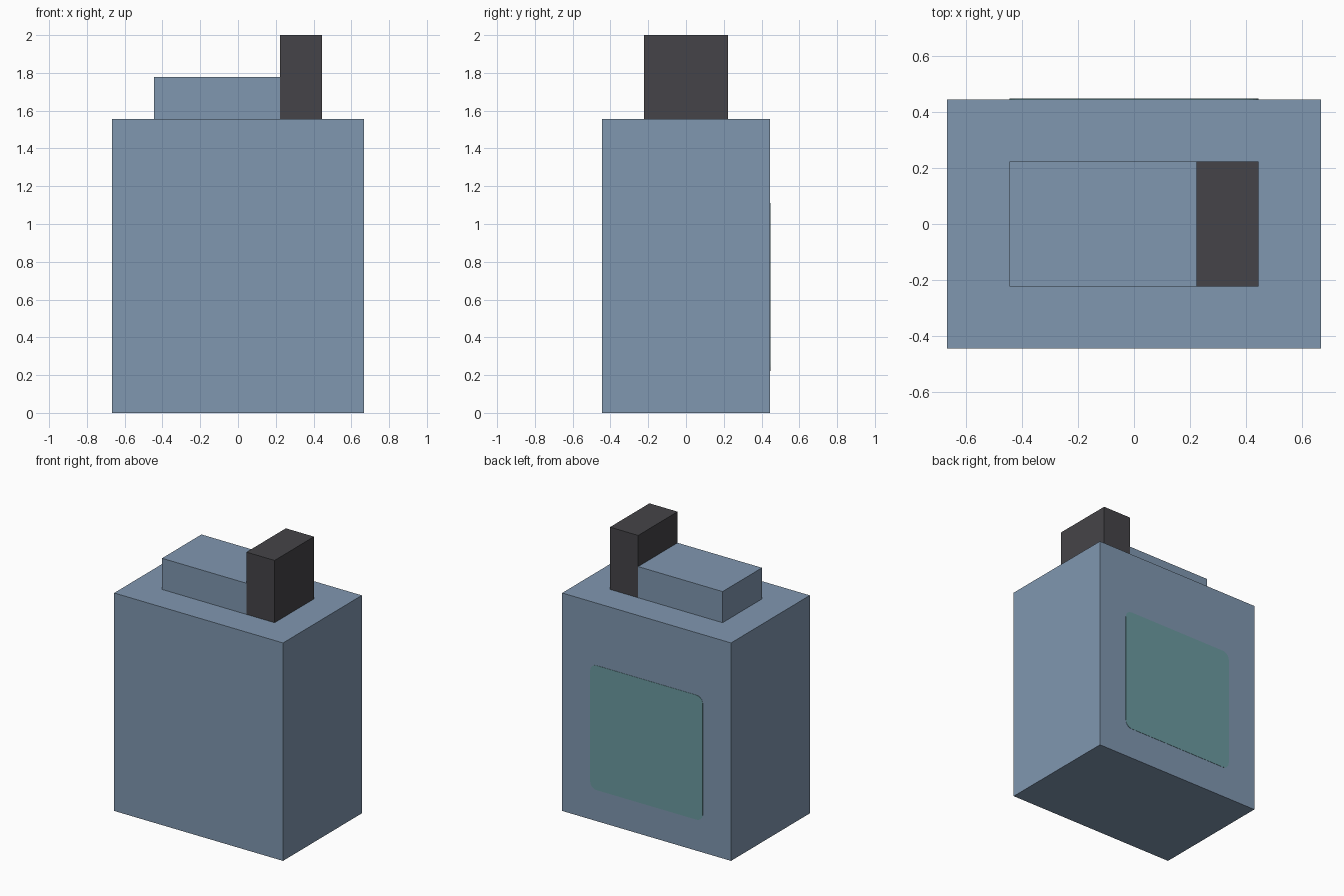
import bpy, bmesh, math

if "Cube" in bpy.data.objects:
    bpy.data.objects.remove(bpy.data.objects["Cube"])

U = 2 / 9  # base grid unit


def material(name, rgb):
    m = bpy.data.materials.new(name)
    lin = [((c / 255 + 0.055) / 1.055) ** 2.4 for c in rgb]
    m.diffuse_color = (*lin, 1)
    m.use_nodes = True
    m.node_tree.nodes["Principled BSDF"].inputs["Base Color"].default_value = m.diffuse_color
    return m


blue = material("steel_blue", (128, 151, 176))
dark = material("charcoal", (69, 68, 72))
teal = material("teal_green", (107, 155, 160))


def finish(bm, name, mat):
    bmesh.ops.recalc_face_normals(bm, faces=bm.faces)
    me = bpy.data.meshes.new(name)
    bm.to_mesh(me)
    bm.free()
    me.materials.append(mat)
    ob = bpy.data.objects.new(name, me)
    bpy.context.collection.objects.link(ob)


def box(name, lo, hi, mat):
    """Box between two corners given in base units."""
    bm = bmesh.new()
    bmesh.ops.create_cube(bm, size=1)
    for v in bm.verts:
        v.co = [(lo[i] if v.co[i] < 0 else hi[i]) * U for i in range(3)]
    finish(bm, name, mat)


# Main case, top block and upright tab
box("case", (-3, -2, 0), (3, 2, 7), blue)
box("top_block", (-2, -1, 7), (1, 1, 8), blue)
box("upright_tab", (1, -1, 7), (2, 1, 9), dark)

# Thin rounded panel on the back of the case
half, r, y, thick = 2 * U, 0.05, 2 * U, 0.002
bm = bmesh.new()
ring = []
for k, (sx, sz) in enumerate([(1, 1), (-1, 1), (-1, -1), (1, -1)]):
    for i in range(6):
        a = (k + i / 5) * math.pi / 2
        ring.append(bm.verts.new((sx * (half - r) + r * math.cos(a), y,
                                  3 * U + sz * (half - r) + r * math.sin(a))))
face = bm.faces.new(ring)
out = bmesh.ops.extrude_face_region(bm, geom=[face])["geom"]
bmesh.ops.translate(bm, vec=(0, thick, 0),
                    verts=[g for g in out if isinstance(g, bmesh.types.BMVert)])
finish(bm, "back_panel", teal)
